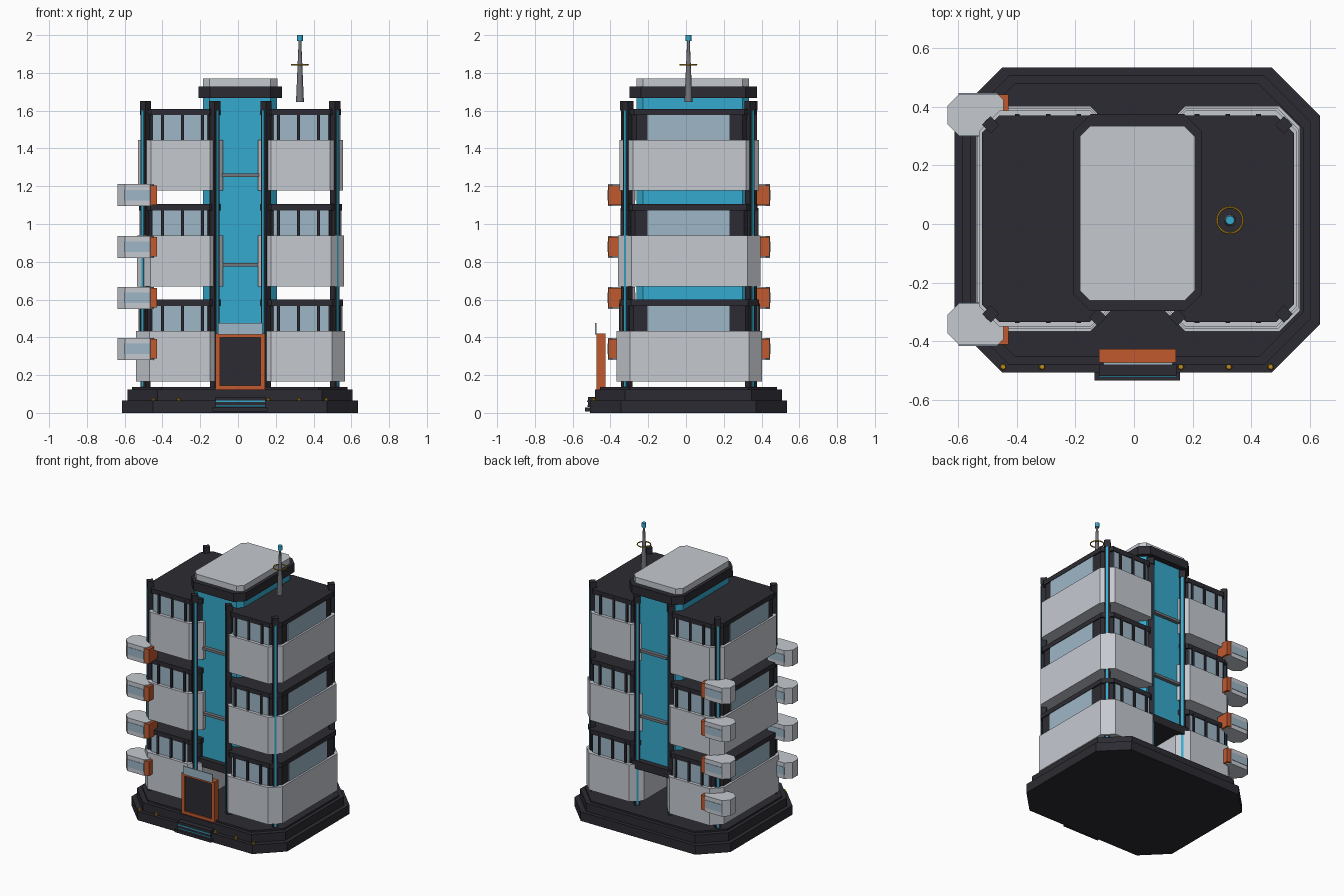
import bpy, bmesh, math
from mathutils import Matrix

if "Cube" in bpy.data.objects:
    bpy.data.objects.remove(bpy.data.objects["Cube"])


def mat(name, r, g, b):
    m = bpy.data.materials.new(name)
    m.diffuse_color = (r, g, b, 1)
    m.use_nodes = True
    m.node_tree.nodes["Principled BSDF"].inputs["Base Color"].default_value = m.diffuse_color
    return m


DARK = mat("charcoal", 0.024, 0.024, 0.032)
WHITE = mat("pale_grey", 0.56, 0.585, 0.63)
TEAL = mat("teal_glass", 0.035, 0.40, 0.61)
GLASS = mat("light_blue_glass", 0.34, 0.47, 0.57)
ORANGE = mat("burnt_orange", 0.54, 0.10, 0.028)
GREY = mat("mid_grey", 0.17, 0.18, 0.20)
GOLD = mat("gold", 0.50, 0.27, 0.015)


def finish(name, bm, m):
    bmesh.ops.recalc_face_normals(bm, faces=bm.faces)
    me = bpy.data.meshes.new(name)
    bm.to_mesh(me)
    bm.free()
    me.materials.append(m)
    ob = bpy.data.objects.new(name, me)
    bpy.context.collection.objects.link(ob)
    return ob


def prism(name, x, y, z, c, m):
    """Chamfered block; c is one corner cut or (cut at low x, cut at high x)."""
    a, b = c if isinstance(c, tuple) else (c, c)
    (x0, x1), (y0, y1) = x, y
    pts = [(x0 + a, y0), (x1 - b, y0), (x1, y0 + b), (x1, y1 - b),
           (x1 - b, y1), (x0 + a, y1), (x0, y1 - a), (x0, y0 + a)]
    bm = bmesh.new()
    f = bm.faces.new([bm.verts.new((p[0], p[1], z[0])) for p in pts])
    top = bmesh.ops.extrude_face_region(bm, geom=[f])
    bmesh.ops.translate(bm, vec=(0, 0, z[1] - z[0]),
                        verts=[v for v in top["geom"] if isinstance(v, bmesh.types.BMVert)])
    return finish(name, bm, m)


def box(name, x, y, z, m, rot=0):
    bm = bmesh.new()
    bmesh.ops.create_cube(bm, size=1)
    c = [(p[0] + p[1]) / 2 for p in (x, y, z)]
    s = [p[1] - p[0] for p in (x, y, z)]
    bm.transform(Matrix.Translation(c) @ Matrix.Rotation(rot, 4, 'Z') @ Matrix.Diagonal((*s, 1)))
    return finish(name, bm, m)


def cone(name, x, y, z, r0, r1, m, n=16):
    bm = bmesh.new()
    bmesh.ops.create_cone(bm, cap_ends=True, segments=n, radius1=r0, radius2=r1, depth=z[1] - z[0],
                          matrix=Matrix.Translation((x, y, (z[0] + z[1]) / 2)))
    return finish(name, bm, m)


# stepped base
prism("base_lower", (-0.614, 0.635), (-0.508, 0.535), (0, 0.065), 0.165, DARK)
prism("base_middle", (-0.586, 0.605), (-0.482, 0.508), (0.065, 0.125), 0.16, DARK)
prism("base_top", (-0.56, 0.58), (-0.455, 0.482), (0.125, 0.137), 0.155, DARK)
for x in (-0.447, -0.314, 0.0, 0.16, 0.324, 0.467):
    cone("base_light", x, -0.488, (0.063, 0.08), 0.011, 0.008, GOLD, 10)

# front steps with glowing edges
box("step_lower", (-0.135, 0.157), (-0.534, -0.50), (0.008, 0.028), DARK)
box("step_upper", (-0.12, 0.145), (-0.52, -0.48), (0.03, 0.085), DARK)
box("step_glow_low", (-0.12, 0.145), (-0.523, -0.519), (0.034, 0.040), TEAL)
box("step_glow_high", (-0.12, 0.145), (-0.523, -0.519), (0.058, 0.066), TEAL)

# entrance portal
for x in ((-0.12, -0.096), (0.119, 0.143)):
    box("door_post", x, (-0.473, -0.427), (0.125, 0.42), ORANGE)
box("door_lintel", (-0.096, 0.119), (-0.473, -0.427), (0.40, 0.42), ORANGE)
box("door_sill", (-0.096, 0.119), (-0.473, -0.427), (0.125, 0.145), ORANGE)
box("door_panel", (-0.096, 0.119), (-0.464, -0.432), (0.145, 0.40), DARK)
box("door_sign_glass", (-0.105, 0.131), (-0.482, -0.474), (0.415, 0.475), GLASS)

# central glass core with plinth and cap
CX, CY = 0.0115, 0.036
prism("core_plinth", (-0.208, 0.232), (-0.298, 0.375), (0.405, 0.463), 0.06, DARK)
prism("core_glass", (-0.185, 0.207), (-0.262, 0.334), (0.463, 1.667), 0.035, TEAL)
prism("core_cap", (-0.208, 0.232), (-0.298, 0.375), (1.667, 1.728), 0.06, DARK)
prism("core_roof", (-0.185, 0.208), (-0.262, 0.334), (1.728, 1.77), 0.035, WHITE)
for z in (0.785, 1.258):
    for y in (-0.274, 0.346):
        box("core_bar", (-0.095, 0.118), (y - 0.013, y + 0.013), (z - 0.009, z + 0.009), GREY)

# three storeys of two wings, each slightly smaller than the one below
MX, MY = 0.0135, 0.018
for k, (z0, z1, z2) in enumerate(((0.167, 0.434, 0.6), (0.67, 0.94, 1.105), (1.178, 1.446, 1.61))):
    hx, hy = 0.553 - 0.005 * k, 0.385 - 0.008 * k
    for s in (-1, 1):
        def span(i, o):
            return tuple(sorted((MX + s * i, MX + s * o)))
        y = (MY - hy, MY + hy)
        inset = lambda d: (y[0] + d, y[1] - d)
        prism("wing_parapet", span(0.092, hx), y, (z0, z1), 0.07, WHITE)
        prism("wing_wall", span(0.115, hx - 0.018), inset(0.028), (z1, z2 - 0.034), 0.06, DARK)
        prism("wing_roof_slab", span(0.105, hx - 0.010), inset(0.016), (z2 - 0.034, z2), 0.06, DARK)
        # side window
        xs = MX + s * (hx - 0.017)
        box("side_window", (xs - 0.004, xs + 0.004), (-0.205, 0.23), (z1, z2 - 0.024), GLASS)
        # front and back windows with mullions
        for yf in inset(0.026):
            box("wing_window", span(0.175, 0.465), (yf - 0.004, yf + 0.004), (z1, z2 - 0.034), GLASS)
            for xm in (0.19, 0.295, 0.40):
                xc = MX + s * (xm + 0.012)
                box("window_mullion", (xc - 0.008, xc + 0.008), (yf - 0.014, yf + 0.014),
                    (z1, z2 - 0.02), DARK)

# corner and core columns with teal strips on their outer faces
for sx in (-1, 1):
    for sy in (-1, 1):
        for part, cx, cy, out in (("corner_column", MX - 0.002 + sx * 0.501, 0.0155 + sy * 0.323, sx),
                                  ("core_column", MX - 0.001 + sx * 0.136, 0.0155 + sy * 0.334, -sx)):
            rot = math.atan2(sy, out)
            box(part, (cx - 0.018, cx + 0.018), (cy - 0.018, cy + 0.018), (0.137, 1.61), DARK, rot)
            box(part + "_top", (cx - 0.021, cx + 0.021), (cy - 0.021, cy + 0.021),
                (1.60, 1.652), DARK, rot)
            tx, ty = cx + out * 0.0135, cy + sy * 0.0135
            box(part + "_strip", (tx - 0.003, tx + 0.003), (ty - 0.007, ty + 0.007),
                (0.14, 1.60), TEAL, rot)

# pods on the left side
for zc in (0.339, 0.609, 0.879, 1.153):
    for yc, sy in ((0.373, 1), (-0.342, -1)):
        prism("pod_body", (-0.638, -0.445), (yc - 0.071, yc + 0.071), (zc - 0.058, zc + 0.058),
              (0.04, 0.02), WHITE)
        box("pod_mount", (-0.462, -0.428), tuple(sorted((yc - sy * 0.03, yc + sy * 0.069))),
            (zc - 0.052, zc + 0.052), ORANGE)
        for f in (-1, 1):
            yw = yc + f * 0.071
            box("pod_window", (-0.600, -0.466), (yw - 0.003, yw + 0.003),
                (zc - 0.028, zc + 0.028), GLASS)

# roof antenna
AX, AY = 0.328, 0.013
cone("antenna_mast", AX, AY, (1.645, 1.972), 0.021, 0.007, GREY)
cone("antenna_tip", AX, AY, (1.968, 2.0), 0.015, 0.015, TEAL)
bpy.ops.mesh.primitive_torus_add(location=(AX, AY, 1.843), major_radius=0.044, minor_radius=0.004,
                                 major_segments=32, minor_segments=6)
ring = bpy.context.object
ring.name = "antenna_ring"
ring.data.materials.append(GOLD)
